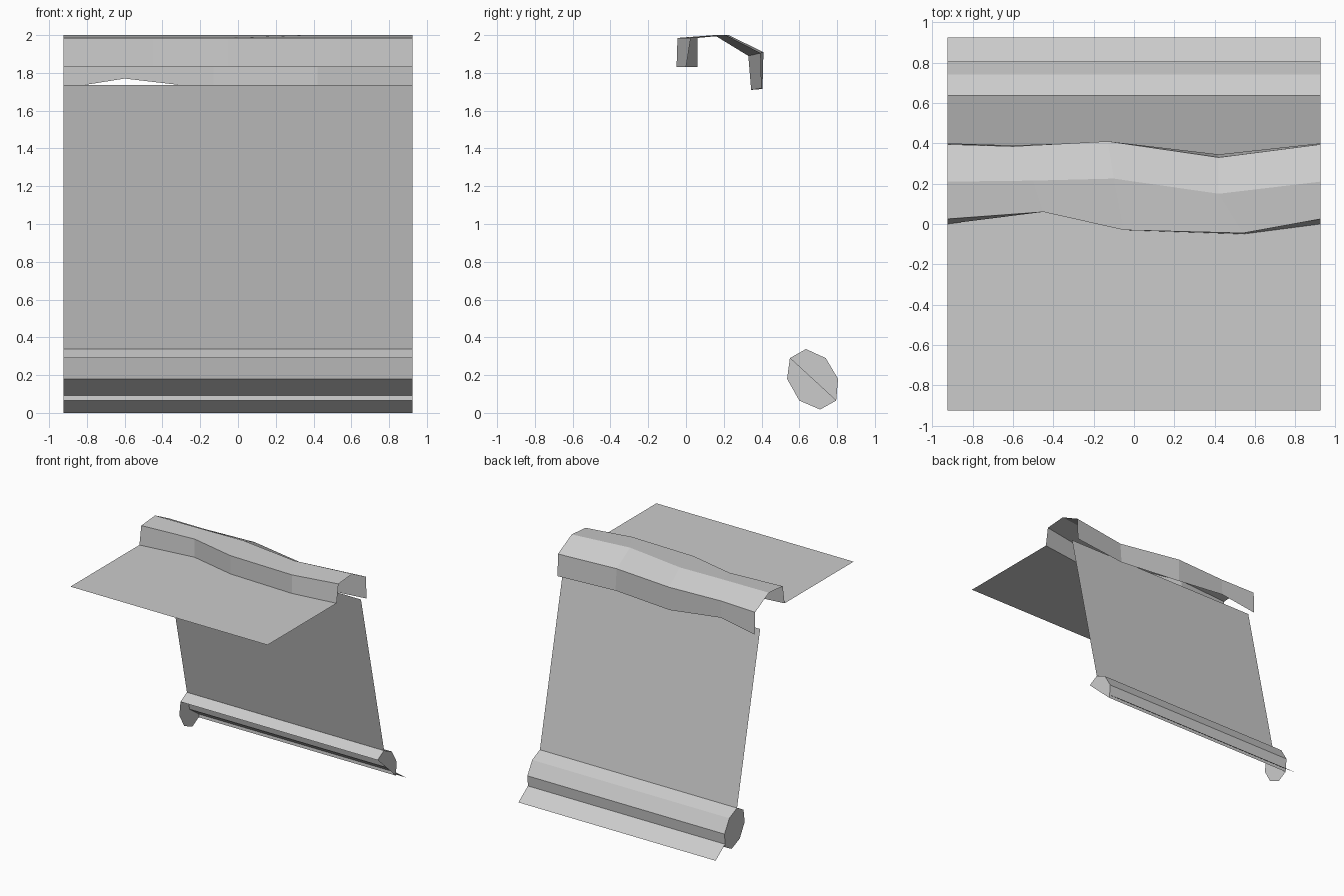
import bpy

cube = bpy.data.objects.get("Cube")
if cube:
    bpy.data.objects.remove(cube, do_unlink=True)

HALF = 0.925  # half width of every part

grey = bpy.data.materials.new("light_grey")
grey.use_nodes = True
GREY = (0.6, 0.6, 0.6, 1)
grey.diffuse_color = GREY
grey.node_tree.nodes["Principled BSDF"].inputs["Base Color"].default_value = GREY


def add_mesh(name, verts, faces):
    mesh = bpy.data.meshes.new(name)
    mesh.from_pydata(verts, [], faces)
    mesh.materials.append(grey)
    mesh.update()
    obj = bpy.data.objects.new(name, mesh)
    bpy.context.scene.collection.objects.link(obj)
    return obj


def loft(name, rows):
    """Skin quads between successive rows of equal length."""
    n = len(rows[0])
    faces = [(r * n + c, r * n + c + 1, (r + 1) * n + c + 1, (r + 1) * n + c)
             for r in range(len(rows) - 1) for c in range(n - 1)]
    return add_mesh(name, [p for row in rows for p in row], faces)


def wavy_row(inner, end_y, end_z):
    """A row across the width: fixed ends plus three inner bends."""
    return [(-HALF, end_y, end_z)] + inner + [(HALF, end_y, end_z)]


def extrude_profile(name, profile):
    return loft(name, [[(-HALF, y, z), (HALF, y, z)] for y, z in profile])


# Flat shelf whose rear edge follows the bent hood
front_low = wavy_row([(-0.45, 0.06, 1.83), (-0.05, -0.03, 1.83), (0.54, -0.05, 1.83)], 0.0, 1.83)
shelf_front = [(x, -HALF, z) for x, y, z in front_low]
loft("shelf", [shelf_front, front_low])

# Bent hood: front wall, top, slope and rear wall
front_high = wavy_row([(-0.45, 0.06, 1.985), (-0.05, -0.03, 1.985), (0.54, -0.045, 1.985)], 0.025, 1.985)
ridge = wavy_row([(-0.5, 0.215, 2.0), (-0.1, 0.225, 2.0), (0.42, 0.15, 2.0)], 0.21, 2.0)
rear_high = wavy_row([(-0.6, 0.385, 1.91), (-0.13, 0.41, 1.91), (0.42, 0.33, 1.89)], 0.395, 1.905)
rear_low = wavy_row([(-0.6, 0.39, 1.77), (-0.13, 0.405, 1.715), (0.42, 0.345, 1.71)], 0.4, 1.718)
loft("hood", [front_low, front_high, ridge, rear_high, rear_low])

# Slanted sheet with a turned-out bottom lip
extrude_profile("hanging_sheet", [(0.327, 1.737), (0.672, 0.18), (HALF, 0.0)])

# Half-open eight-sided roller cover
upper = [(0.55, 0.29), (0.635, 0.338), (0.74, 0.29), (0.805, 0.18), (0.795, 0.065)]
lower = [(0.71, 0.018), (0.6, 0.065), (0.535, 0.18)]
extrude_profile("roller_cover", upper)

# End caps: whole on one side, upper half on the other
for name, x, outline in (("right_roller_cap", -HALF, upper + lower),
                         ("left_roller_cap", HALF, upper)):
    add_mesh(name, [(x, y, z) for y, z in outline], [range(len(outline))])
